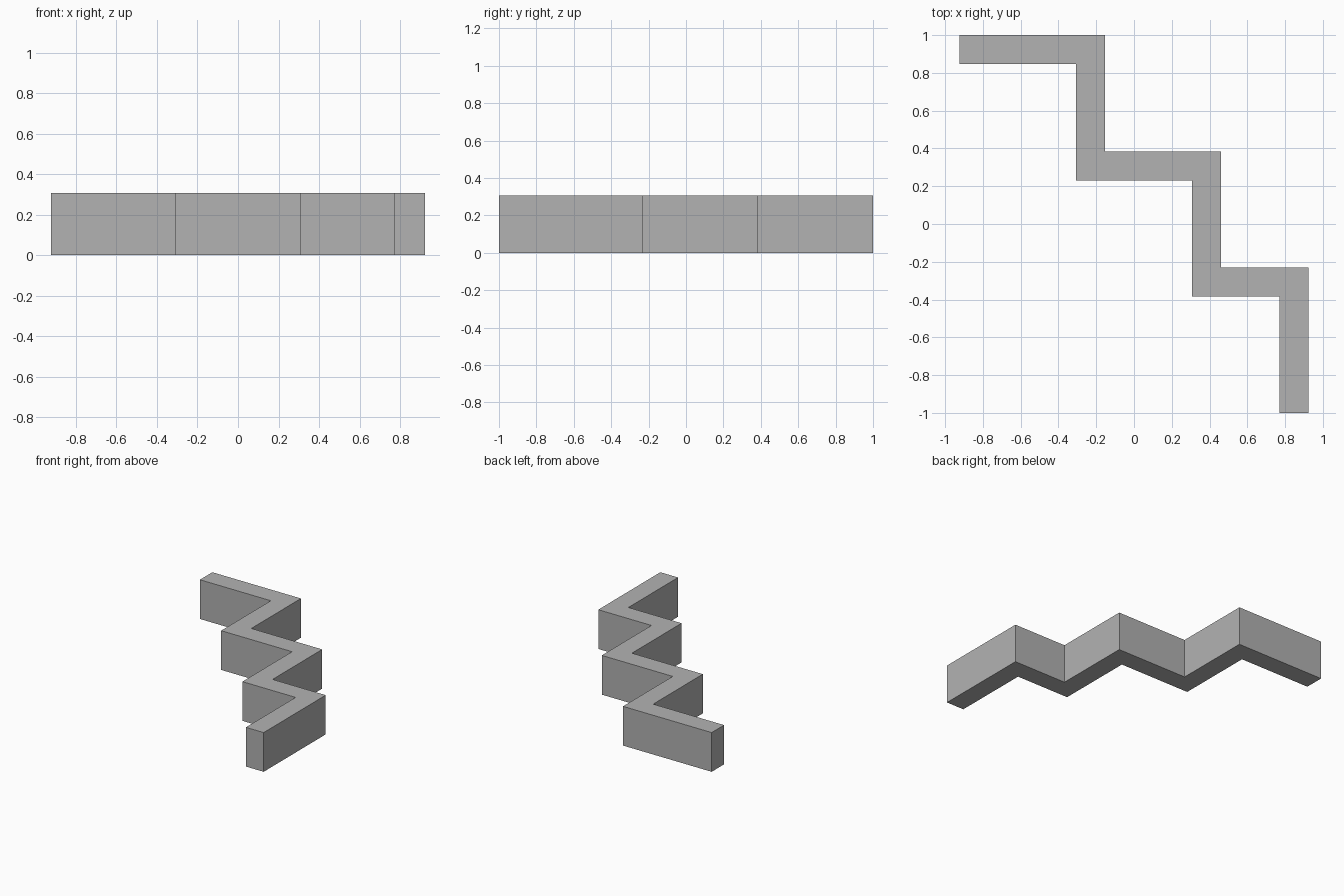
import bpy
import bmesh
from mathutils import Vector

if "Cube" in bpy.data.objects:
    bpy.data.objects.remove(bpy.data.objects["Cube"])

U = 1 / 13            # grid module: the wall is 26 modules long
HALF, HEIGHT = 1, 4   # half thickness and height, in modules

grey = bpy.data.materials.new("plain grey")
grey.diffuse_color = (0.448, 0.448, 0.448, 1)
grey.use_nodes = True
grey.node_tree.nodes["Principled BSDF"].inputs["Base Color"].default_value = grey.diffuse_color

# Centre line of the stepped wall, in modules
path = [Vector(p) for p in [(-12, 12), (-3, 12), (-3, 4), (5, 4),
                            (5, -4), (11, -4), (11, -13)]]


def offset_side(points, distance):
    """Offset a right-angled path sideways, with mitred corners."""
    side = []
    for i, p in enumerate(points):
        normals = []
        for a, b in zip(points[max(i - 1, 0):i + 1], points[max(i - 1, 0) + 1:i + 2]):
            d = (b - a).normalized()
            normals.append(Vector((-d.y, d.x)))
        side.append(p + sum(normals, Vector((0, 0))) * distance)
    return side


# Stepped wall: closed outline raised to full height
outline = offset_side(path, -HALF) + offset_side(path, HALF)[::-1]
bm = bmesh.new()
base = bm.faces.new([bm.verts.new((p.x * U, p.y * U, 0)) for p in outline])
raised = bmesh.ops.extrude_face_region(bm, geom=[base], use_keep_orig=True)
top = [v for v in raised["geom"] if isinstance(v, bmesh.types.BMVert)]
bmesh.ops.translate(bm, verts=top, vec=(0, 0, HEIGHT * U))
bmesh.ops.recalc_face_normals(bm, faces=bm.faces)

mesh = bpy.data.meshes.new("stepped_wall")
bm.to_mesh(mesh)
bm.free()
mesh.materials.append(grey)
wall = bpy.data.objects.new("stepped_wall", mesh)
bpy.context.collection.objects.link(wall)
